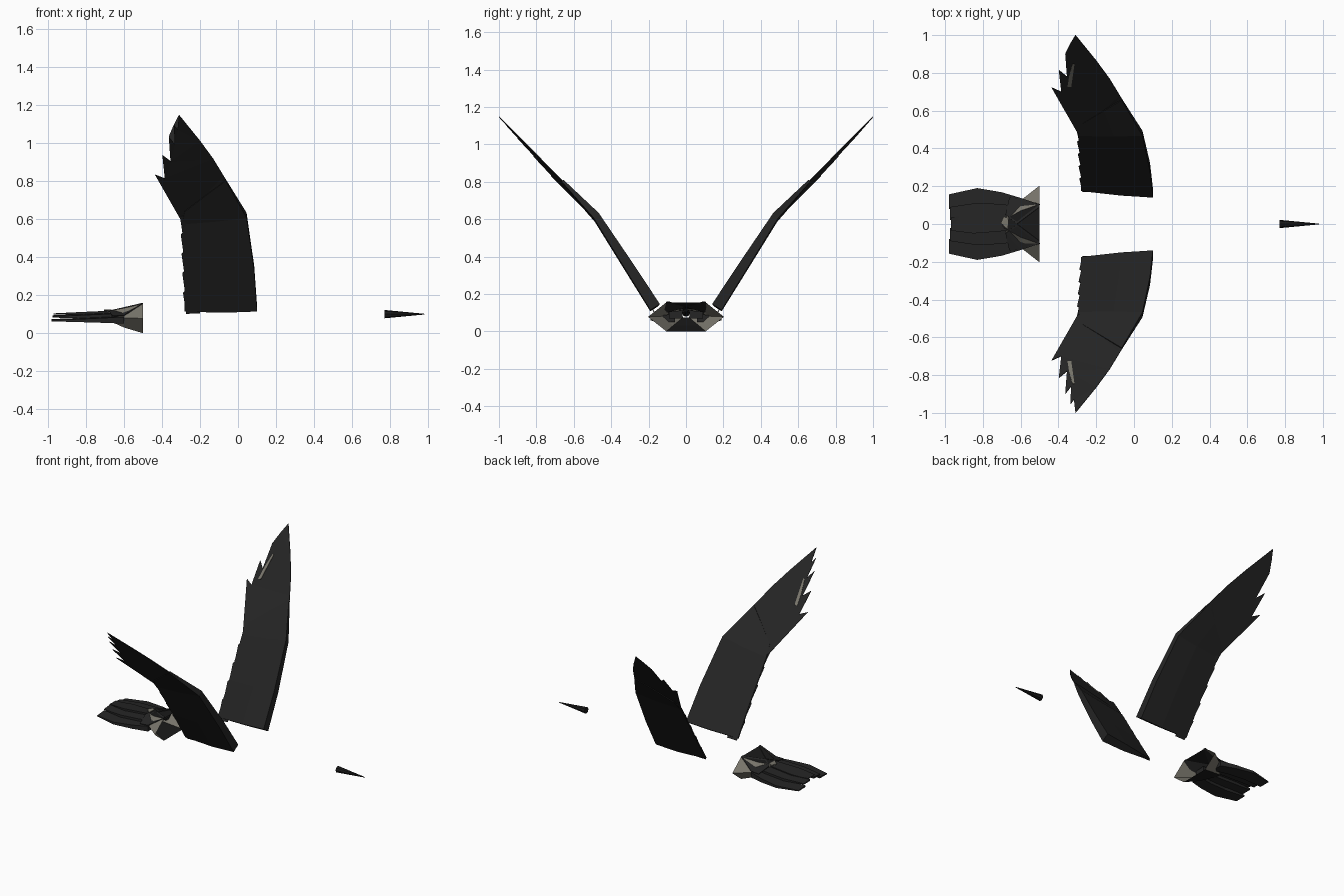
import bpy
import bmesh
from mathutils import Vector

if "Cube" in bpy.data.objects:
    bpy.data.objects.remove(bpy.data.objects["Cube"], do_unlink=True)


def material(name, r, g, b):
    m = bpy.data.materials.new(name)
    m.use_nodes = True
    m.diffuse_color = (r, g, b, 1)
    bsdf = next(n for n in m.node_tree.nodes if n.type == 'BSDF_PRINCIPLED')
    bsdf.inputs["Base Color"].default_value = (r, g, b, 1)
    bsdf.inputs["Roughness"].default_value = 0.9
    return m


charcoal = material("charcoal", 0.018, 0.018, 0.018)
black = material("black", 0.010, 0.010, 0.010)
pale = material("pale grey", 0.19, 0.18, 0.15)


def finish(name, bm, mats, recalc=True):
    if recalc:
        bmesh.ops.recalc_face_normals(bm, faces=bm.faces[:])
    mesh = bpy.data.meshes.new(name)
    bm.to_mesh(mesh)
    bm.free()
    obj = bpy.data.objects.new(name, mesh)
    bpy.context.scene.collection.objects.link(obj)
    for m in mats:
        mesh.materials.append(m)
    return obj


def loft(name, rings, mats, caps=True, rule=None):
    """Skin a row of equal rings; rule(side) picks the material of each strip."""
    bm = bmesh.new()
    rows = [[bm.verts.new(p) for p in ring] for ring in rings]
    n = len(rows[0])
    for a, b in zip(rows, rows[1:]):
        for i in range(n):
            j = (i + 1) % n
            f = bm.faces.new((a[i], a[j], b[j], b[i]))
            if rule:
                f.material_index = rule(i)
    if caps:
        bm.faces.new(rows[0])
        bm.faces.new(rows[-1])
    return finish(name, bm, mats)


def plate(name, points, mat, thickness=0.004):
    bm = bmesh.new()
    f = bm.faces.new([bm.verts.new(p) for p in points])
    bmesh.ops.triangulate(bm, faces=[f])
    obj = finish(name, bm, [mat])
    mod = obj.modifiers.new("thickness", 'SOLIDIFY')
    mod.thickness = thickness
    mod.offset = 0
    return obj


# Wing surface: a bent sheet, steep to the wrist and flatter beyond it
ROOT, WRIST, TIP = (0.165, 0.13), (0.48, 0.625), (1.0, 1.147)


def on_wing(x, y, lift=0.0, side=1):
    a, b = (ROOT, WRIST) if y < WRIST[0] else (WRIST, TIP)
    slope = (b[1] - a[1]) / (b[0] - a[0])
    z = a[1] + slope * (y - a[0])
    lead = 0.045 - 0.69 * (y - WRIST[0]) if y > WRIST[0] else 0.09
    z -= 0.035 * min(1, max(0, (lead - x) / 0.3))
    n = Vector((-slope, 1)).normalized() * lift
    return (x, side * (y + n.x), z + n.y)


# Wing stations: leading x and y, trailing x and y, half thickness
stations = [(0.10, 0.165, -0.28, 0.178, 0.030),
            (0.085, 0.30, -0.283, 0.31, 0.026),
            (0.045, 0.48, -0.295, 0.47, 0.019),
            (-0.065, 0.66, -0.28, 0.53, 0.007)]

# Long feather tips and the notches between them
fan = [(0.035, 0.49), (-0.075, 0.68), (-0.13, 0.77), (-0.20, 0.865),
       (-0.31, 1.0), (-0.318, 0.93), (-0.337, 0.955), (-0.333, 0.86),
       (-0.364, 0.90), (-0.355, 0.78), (-0.398, 0.815), (-0.385, 0.70),
       (-0.436, 0.722), (-0.30, 0.485), (-0.20, 0.47)]

patch = [(-0.352, 0.73), (-0.332, 0.73), (-0.315, 0.85), (-0.325, 0.85),
         (-0.343, 0.79)]

for label, side in (("left", -1), ("right", 1)):
    rings = []
    for lx, ly, tx, ty, h in stations:
        mx, my = lx + 0.45 * (tx - lx), ly + 0.45 * (ty - ly)
        rings.append([on_wing(lx, ly, h, side), on_wing(mx, my, 0.8 * h, side),
                      on_wing(tx, ty, 0.005, side), on_wing(tx, ty, -0.005, side),
                      on_wing(mx, my, -0.8 * h, side), on_wing(lx, ly, -h, side)])
    loft(label + "_wing_arm", rings, [charcoal])

    plate(label + "_wing_long_feathers",
          [on_wing(x, y, 0, side) for x, y in fan], charcoal)
    plate(label + "_wing_pale_patch",
          [on_wing(x, y, 0.005, side) for x, y in patch], pale, 0.003)

    # Short feathers stepping along the trailing edge
    for i in range(5):
        y = 0.24 + 0.065 * i
        out = -0.285 - 0.004 * i
        pts = [(-0.2, y - 0.07), (out + 0.012, y - 0.07), (out - 0.004, y),
               (out + 0.01, y + 0.008), (-0.2, y)]
        plate(f"{label}_wing_short_feather_{i + 1}",
              [on_wing(x, yy, 0, side) for x, yy in pts], charcoal)


# Tail base: open six-sided funnel with pale sides
def hexagon(x, wide, flat, low, high):
    mid = (low + high) / 2
    return [(x, -flat, high), (x, flat, high), (x, wide, mid),
            (x, flat, low), (x, -flat, low), (x, -wide, mid)]


loft("tail_base",
     [hexagon(-0.5, 0.203, 0.105, 0.0, 0.155),
      hexagon(-0.6, 0.125, 0.07, 0.03, 0.132),
      hexagon(-0.70, 0.03, 0.015, 0.075, 0.115)],
     [black, pale], caps=False, rule=lambda i: 0 if i in (0, 3) else 1)


# Tail feathers: bowed slabs, inner edge and outer edge at four lengths
def tail_feather(name, edges, top, bottom, mat):
    rings = []
    for k, (x, y0, y1) in enumerate(edges):
        hi = top - 0.006 * k
        lo = bottom + 0.004 * k
        rings.append([(x, y0, hi), (x, y1, hi - 0.006), (x, y1, lo), (x, y0, lo)])
    loft(name, rings, [mat])


for label, s in (("left", -1), ("right", 1)):
    tail_feather(label + "_outer_tail_feather",
                 [(-0.60, s * 0.06, s * 0.138), (-0.70, s * 0.08, s * 0.168),
                  (-0.83, s * 0.09, s * 0.19), (-0.98, s * 0.08, s * 0.157)],
                 0.092, 0.05, charcoal)
    tail_feather(label + "_inner_tail_feather",
                 [(-0.59, s * 0.02, s * 0.09), (-0.70, s * 0.02, s * 0.105),
                  (-0.83, s * 0.02, s * 0.112), (-0.975, s * 0.02, s * 0.09)],
                 0.112, 0.07, charcoal)

tail_feather("middle_tail_feather",
             [(-0.62, -0.03, 0.03), (-0.72, -0.04, 0.04),
              (-0.85, -0.05, 0.05), (-0.97, -0.035, 0.035)],
             0.122, 0.09, charcoal)

plate("tail_pale_mark", [(-0.705, 0.005, 0.121), (-0.69, 0.04, 0.119),
                         (-0.665, 0.03, 0.121), (-0.67, -0.025, 0.121)],
      pale, 0.006)

# Dark cover sloping off the funnel top onto the feathers
for label, s in (("left", -1), ("right", 1)):
    plate(label + "_tail_cover",
          [(-0.5, s * 0.105, 0.157), (-0.5, s * 0.09, 0.158),
           (-0.62, 0, 0.130), (-0.68, s * 0.05, 0.117),
           (-0.66, s * 0.14, 0.09), (-0.6, s * 0.137, 0.092)],
          charcoal)

# Beak: slim pointed cone
bm = bmesh.new()
bmesh.ops.create_cone(bm, cap_ends=True, segments=8, radius1=0.022,
                      radius2=0.002, depth=0.21)
beak = finish("beak", bm, [black])
beak.rotation_euler = (0, 1.5708, 0)
beak.location = (0.875, 0, 0.1)
